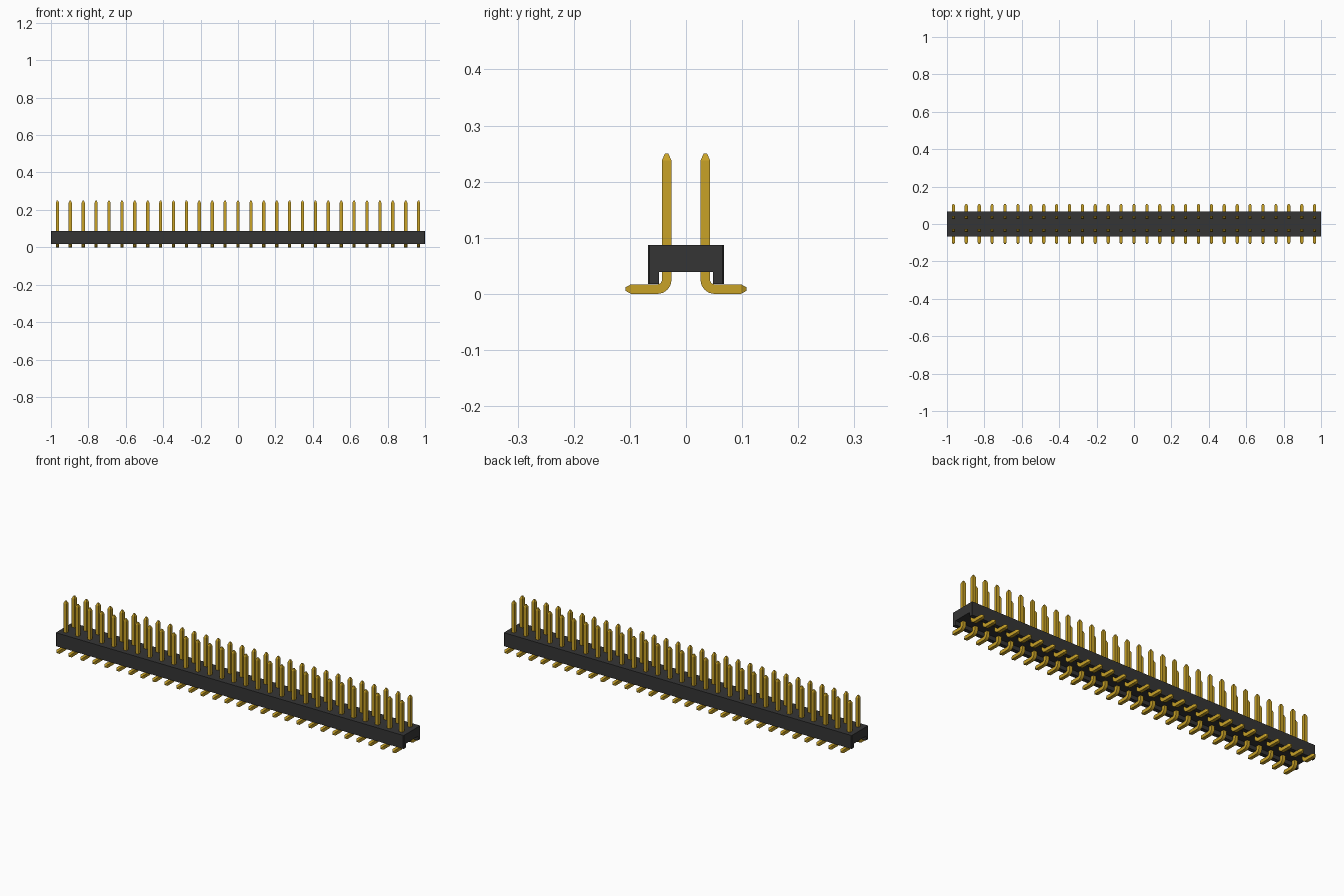
import bpy, bmesh, math
from mathutils import Vector

cube = bpy.data.objects.get("Cube")
if cube:
    bpy.data.objects.remove(cube, do_unlink=True)

COUNT = 29
PITCH = 2 / COUNT
ROW_Y = 0.0345          # distance of each pin row from the centre line
HALF = 0.0085           # half the pin thickness
BEND = 0.0165           # centre-line radius of the pin bend


def make_material(name, rgb):
    mat = bpy.data.materials.new(name)
    mat.use_nodes = True
    color = (*rgb, 1)
    mat.diffuse_color = color
    mat.node_tree.nodes["Principled BSDF"].inputs["Base Color"].default_value = color
    return mat


def make_object(name, bm, mat):
    bmesh.ops.recalc_face_normals(bm, faces=bm.faces)
    mesh = bpy.data.meshes.new(name)
    bm.to_mesh(mesh)
    bm.free()
    mesh.materials.append(mat)
    obj = bpy.data.objects.new(name, mesh)
    bpy.context.collection.objects.link(obj)
    return obj


black = make_material("black plastic", (0.036, 0.036, 0.036))
gold = make_material("gold metal", (0.58, 0.36, 0.02))

# Housing: channel-shaped profile extruded along x
half_profile = [(0.048, 0.039), (0.048, 0.018), (0.068, 0.018), (0.068, 0.0875)]
profile = half_profile + [(-y, z) for y, z in reversed(half_profile)]
bm = bmesh.new()
face = bm.faces.new([bm.verts.new((-1, y, z)) for y, z in profile])
ext = bmesh.ops.extrude_face_region(bm, geom=[face])
bmesh.ops.translate(bm, vec=(2, 0, 0),
                    verts=[v for v in ext["geom"] if isinstance(v, bmesh.types.BMVert)])
# Small chamfer on the four outer upright corners
corners = [e for e in bm.edges
           if all(abs(v.co.y) > 0.06 for v in e.verts)
           and abs(e.verts[0].co.z - e.verts[1].co.z) > 0.05]
bmesh.ops.bevel(bm, geom=corners, offset=0.003, segments=1, affect='EDGES')
make_object("housing", bm, black)


# Pin: square section swept along a bent path, narrowed at both ends
def build_pin(name, side):
    up, out = Vector((0, 0, 1)), Vector((0, side, 0))
    bend_y, bend_z = ROW_Y + BEND, HALF + BEND
    # Each station: distance from centre, height, section normal, half size
    stations = [(ROW_Y, 0.25, out, 0.003), (ROW_Y, 0.238, out, HALF)]
    for i in range(9):
        a = math.radians(90 * i / 8)
        stations.append((bend_y - BEND * math.cos(a), bend_z - BEND * math.sin(a),
                         out * math.cos(a) + up * math.sin(a), HALF))
    stations += [(0.098, HALF, up, HALF), (0.108, HALF, up, 0.003)]

    bm = bmesh.new()
    rings = []
    for y, z, normal, h in stations:
        centre = Vector((-1 + PITCH / 2, side * y, z))
        rings.append([bm.verts.new(centre + Vector((sx * h, 0, 0)) + normal * sn * h)
                      for sx, sn in ((-1, -1), (1, -1), (1, 1), (-1, 1))])
    for a, b in zip(rings, rings[1:]):
        for k in range(4):
            n = (k + 1) % 4
            bm.faces.new((a[k], a[n], b[n], b[k]))
    bm.faces.new(rings[0])
    bm.faces.new(rings[-1])
    obj = make_object(name, bm, gold)

    # Smooth bend, crisp edges elsewhere
    bpy.ops.object.select_all(action='DESELECT')
    obj.select_set(True)
    bpy.context.view_layer.objects.active = obj
    bpy.ops.object.shade_smooth_by_angle(angle=math.radians(20))

    array = obj.modifiers.new("pin row", 'ARRAY')
    array.count = COUNT
    array.use_relative_offset = False
    array.use_constant_offset = True
    array.constant_offset_displace = (PITCH, 0, 0)


build_pin("front_pins", -1)
build_pin("back_pins", 1)
